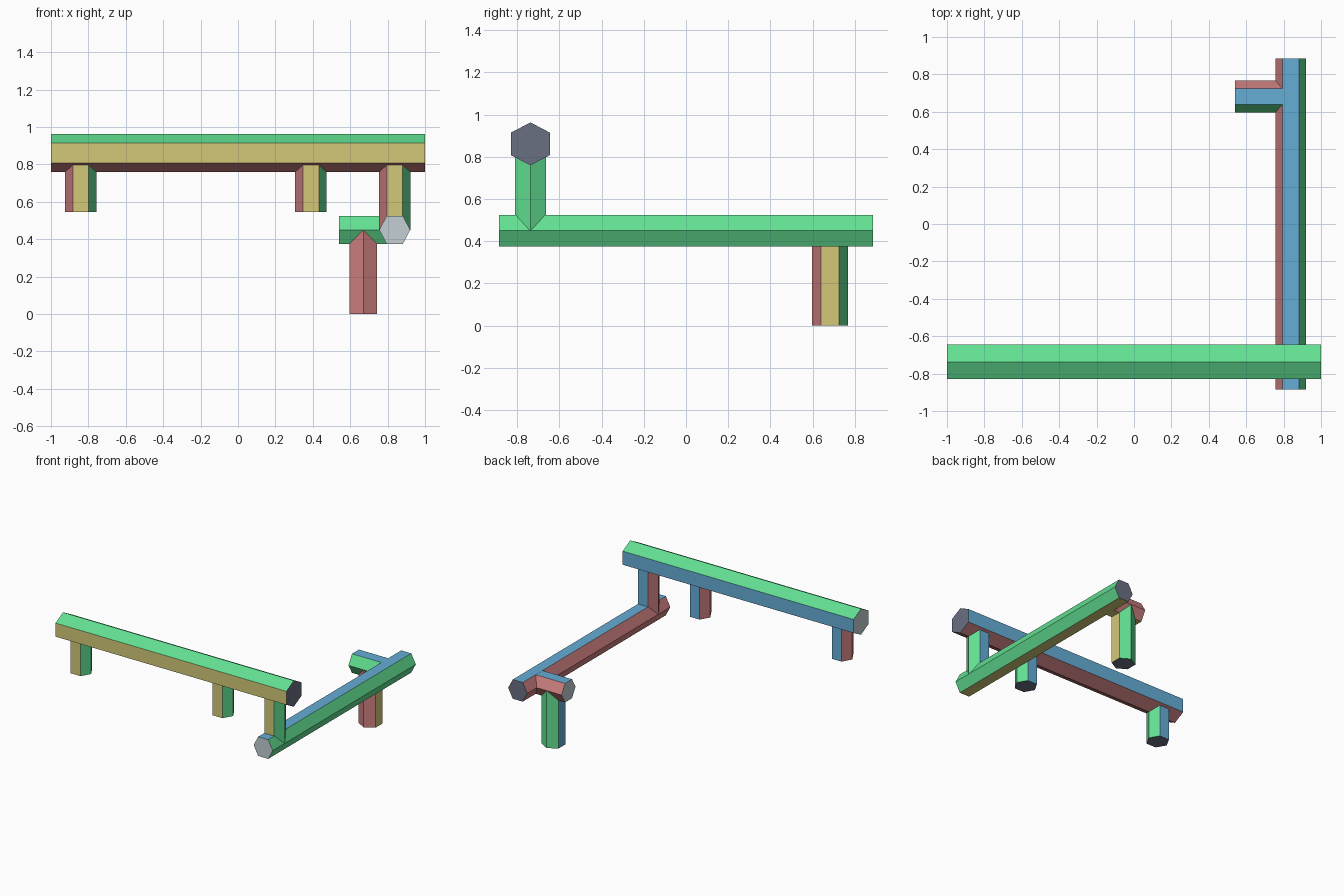
import bpy
import bmesh
import math
from mathutils import Vector

if "Cube" in bpy.data.objects:
    bpy.data.objects.remove(bpy.data.objects["Cube"])


def flat_colour(name, rgb):
    """Material from 0-255 display values, stored as linear."""
    mat = bpy.data.materials.new(name)
    lin = [((c / 255 + 0.055) / 1.055) ** 2.4 for c in rgb]
    mat.diffuse_color = (*lin, 1.0)
    mat.use_nodes = True
    mat.node_tree.nodes["Principled BSDF"].inputs["Base Color"].default_value = mat.diffuse_color
    return mat


MATERIALS = [
    flat_colour("green", (98, 224, 146)),
    flat_colour("yellow", (212, 201, 120)),
    flat_colour("red", (206, 128, 128)),
    flat_colour("blue", (102, 173, 214)),
    flat_colour("light grey", (196, 207, 213)),
    flat_colour("slate", (106, 112, 130)),
]
GREEN, YELLOW, RED, BLUE, GREY, SLATE = range(6)
# side colours in order around the bar, starting at the green corner
SIDES = [GREEN, YELLOW, RED, RED, BLUE, GREEN]


def hex_bar(name, start, end, yellow_dir, radius, corner=1.0):
    """Six-sided bar; yellow_dir is the normal of its yellow side.
    corner scales the two corners that point away from the flat sides."""
    start, end = Vector(start), Vector(end)
    f = Vector(yellow_dir)
    g = f.cross((end - start).normalized())
    bm = bmesh.new()
    rings = []
    for p in (start, end):
        ring = []
        for i in range(6):
            a = math.radians(60 * i)
            k = corner if i % 3 == 0 else 1.0
            ring.append(bm.verts.new(p + radius * (k * math.cos(a) * g + math.sin(a) * f)))
        rings.append(ring)
    r0, r1 = rings
    for i in range(6):
        j = (i + 1) % 6
        bm.faces.new((r0[i], r0[j], r1[j], r1[i])).material_index = SIDES[i]
    bm.faces.new(r0).material_index = GREY
    bm.faces.new(r1).material_index = SLATE
    bmesh.ops.recalc_face_normals(bm, faces=bm.faces[:])
    mesh = bpy.data.meshes.new(name)
    bm.to_mesh(mesh)
    bm.free()
    for m in MATERIALS:
        mesh.materials.append(m)
    obj = bpy.data.objects.new(name, mesh)
    bpy.context.collection.objects.link(obj)
    return obj


BEAM_Y, BEAM_Z = -0.737, 0.861
RAIL_X, RAIL_Z = 0.838, 0.45
STUB_Y, LEG_X = 0.682, 0.67

# long upper beam
hex_bar("upper_beam", (-1, BEAM_Y, BEAM_Z), (1, BEAM_Y, BEAM_Z), (0, -1, 0), 0.1065, 0.955)

# hanging posts under the beam; the last one reaches the lower rail
for name, x, bottom in (("left_post", -0.84, 0.545),
                        ("middle_post", 0.39, 0.545),
                        ("joining_post", RAIL_X, RAIL_Z)):
    hex_bar(name, (x, BEAM_Y, BEAM_Z), (x, BEAM_Y, bottom), (0, -1, 0), 0.084)

# lower rail running front to back
hex_bar("lower_rail", (RAIL_X, -0.885, RAIL_Z), (RAIL_X, 0.885, RAIL_Z), (0, 0, -1), 0.0867, 0.955)

# short side arm and the leg that stands on the ground
hex_bar("side_arm", (0.54, STUB_Y, RAIL_Z), (RAIL_X, STUB_Y, RAIL_Z), (0, 0, -1), 0.086)
hex_bar("ground_leg", (LEG_X, STUB_Y, RAIL_Z), (LEG_X, STUB_Y, 0), (1, 0, 0), 0.0858)
